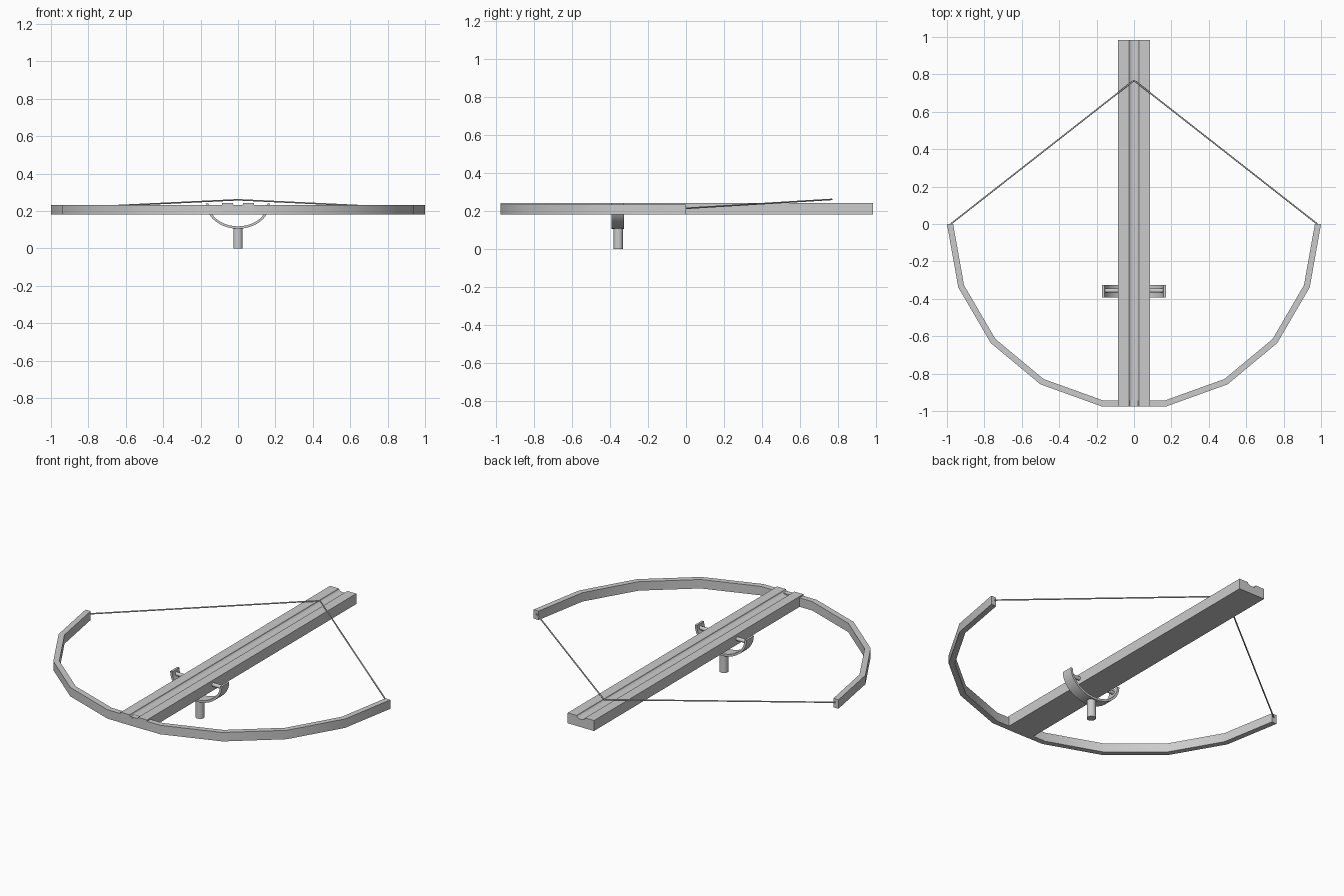
import bpy, bmesh, math
from mathutils import Vector

if "Cube" in bpy.data.objects:
    bpy.data.objects.remove(bpy.data.objects["Cube"])

grey = bpy.data.materials.new("plain grey")
grey.diffuse_color = (0.6, 0.6, 0.6, 1)
grey.use_nodes = True
grey.node_tree.nodes["Principled BSDF"].inputs["Base Color"].default_value = grey.diffuse_color


def finish(obj, angle=30):
    obj.data.materials.append(grey)
    bpy.ops.object.select_all(action='DESELECT')
    obj.select_set(True)
    bpy.context.view_layer.objects.active = obj
    bpy.ops.object.shade_smooth_by_angle(angle=math.radians(angle))


def prism(name, outline, offset):
    """Extrude a closed planar outline along an offset vector."""
    bm = bmesh.new()
    face = bm.faces.new([bm.verts.new(p) for p in outline])
    new = bmesh.ops.extrude_face_region(bm, geom=[face])["geom"]
    bmesh.ops.translate(bm, vec=offset,
                        verts=[v for v in new if isinstance(v, bmesh.types.BMVert)])
    bmesh.ops.recalc_face_normals(bm, faces=bm.faces)
    mesh = bpy.data.meshes.new(name)
    bm.to_mesh(mesh)
    bm.free()
    obj = bpy.data.objects.new(name, mesh)
    bpy.context.collection.objects.link(obj)
    finish(obj)


def rod(name, a, b, radius, sides):
    """Cylinder between two points."""
    a, b = Vector(a), Vector(b)
    bpy.ops.mesh.primitive_cylinder_add(vertices=sides, radius=radius,
                                        depth=(b - a).length, location=(a + b) / 2)
    obj = bpy.context.object
    obj.name = name
    obj.rotation_euler = (b - a).to_track_quat('Z', 'Y').to_euler()
    finish(obj, 50)


def arc(rx, rz, start, end, steps):
    for i in range(steps + 1):
        t = math.radians(start + (end - start) * i / steps)
        yield rx * math.cos(t), rz * math.sin(t)


# Stock: long beam with a rounded bolt groove along the top
groove = [(x, -0.976, 0.242 + z) for x, z in arc(0.028, 0.016, 180, 360, 8)]
stock = [(-0.086, -0.976, 0.18), (-0.086, -0.976, 0.242)] + groove + \
        [(0.086, -0.976, 0.242), (0.086, -0.976, 0.18)]
prism("stock", stock, (0, 1.961, 0))

# Bow: faceted half ring
bow = [(x, y, 0.18) for x, y in arc(1, 0.99, 180, 360, 9)] + \
      [(x, y, 0.18) for x, y in arc(0.967, 0.957, 360, 180, 9)]
prism("bow", bow, (0, 0, 0.053))

# String: two straight runs drawn back to the middle
for side, label in ((-1, "left"), (1, "right")):
    rod(label + "_string", (side * 0.98, 0, 0.213), (0, 0.768, 0.26), 0.004, 8)

# Cradle: thin curved yoke under the stock
cradle = [(x, -0.393, 0.24 + z) for x, z in arc(0.17, 0.135, 180, 360, 20)] + \
         [(x, -0.393, 0.24 + z) for x, z in arc(0.157, 0.122, 360, 180, 20)]
prism("cradle", cradle, (0, 0.068, 0))

# Pivot pin through the stock, and the mounting post
rod("pivot_pin", (-0.162, -0.356, 0.215), (0.162, -0.356, 0.215), 0.011, 16)
rod("post", (0, -0.356, 0), (0, -0.356, 0.112), 0.025, 20)
